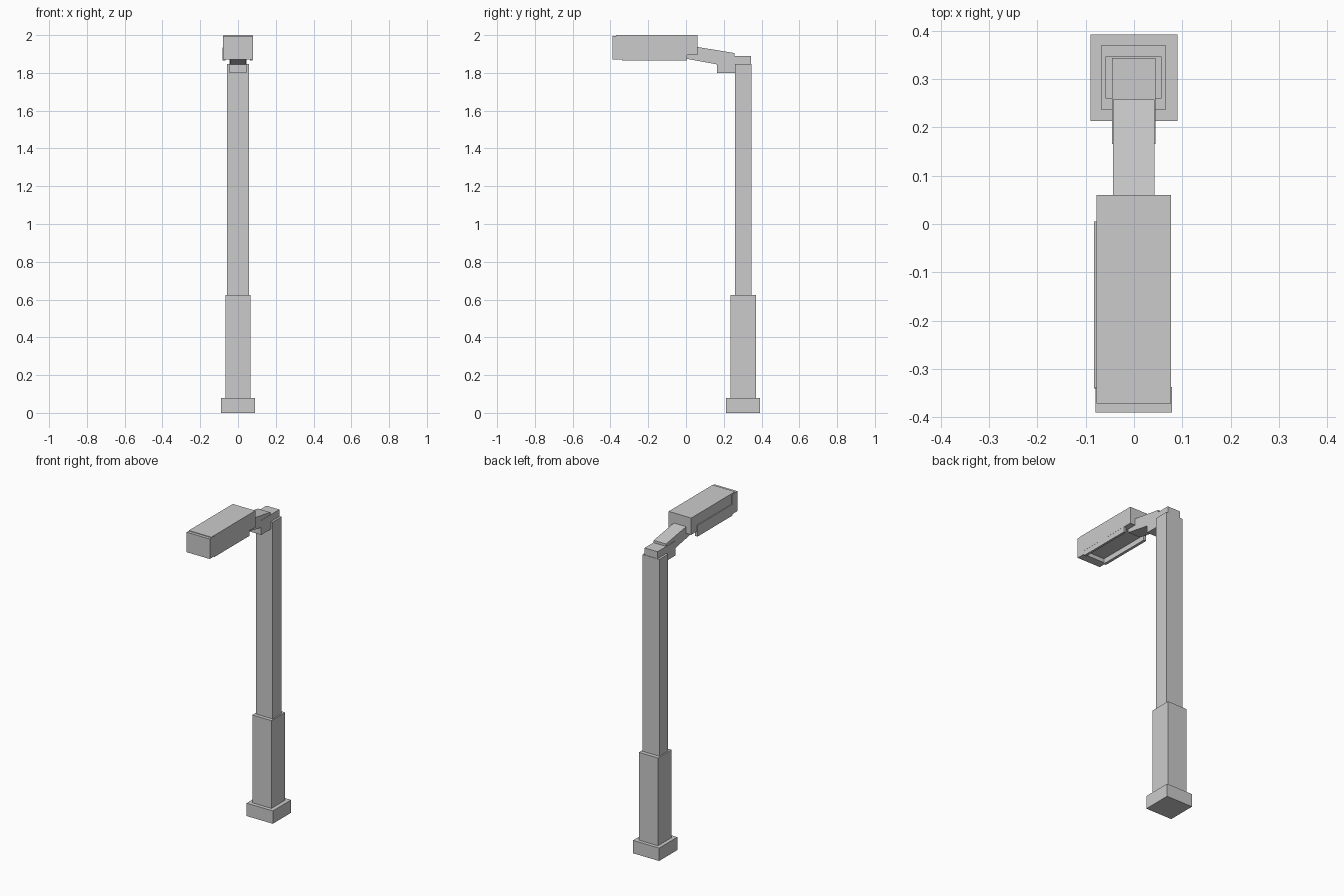
import bpy, bmesh

if "Cube" in bpy.data.objects:
    bpy.data.objects.remove(bpy.data.objects["Cube"])


def prism(name, profile, x0, x1):
    """Extrude a (y, z) profile from x0 to x1."""
    bm = bmesh.new()
    face = bm.faces.new([bm.verts.new((x0, y, z)) for y, z in profile])
    ext = bmesh.ops.extrude_face_region(bm, geom=[face])
    moved = [v for v in ext["geom"] if isinstance(v, bmesh.types.BMVert)]
    bmesh.ops.translate(bm, verts=moved, vec=(x1 - x0, 0, 0))
    bmesh.ops.recalc_face_normals(bm, faces=bm.faces)
    mesh = bpy.data.meshes.new(name)
    bm.to_mesh(mesh)
    bm.free()
    obj = bpy.data.objects.new(name, mesh)
    bpy.context.collection.objects.link(obj)
    return obj


def box(name, x0, x1, y0, y1, z0, z1):
    return prism(name, [(y0, z0), (y1, z0), (y1, z1), (y0, z1)], x0, x1)


# Post, stacked from the ground up
box("base_block", -0.09, 0.09, 0.213, 0.392, 0.0, 0.08)
box("lower_post", -0.067, 0.065, 0.236, 0.37, 0.08, 0.625)
box("upper_post", -0.059, 0.057, 0.259, 0.346, 0.625, 1.847)

# Bracket over the post top and sloping arm
box("bracket", -0.045, 0.044, 0.165, 0.343, 1.80, 1.89)
prism("arm", [(0.0, 1.875), (0.257, 1.828), (0.257, 1.905), (0.0, 1.947)],
      -0.043, 0.042)

# Lamp head with front cap and side rails hanging below
box("lamp_body", -0.078, 0.077, -0.371, 0.06, 1.896, 2.0)
box("front_cap", -0.08, 0.079, -0.39, -0.337, 1.872, 1.996)
for side, x0, x1 in (("left", -0.083, -0.066), ("right", 0.063, 0.0765)):
    box(side + "_rail", x0, x1, -0.34, 0.005, 1.865, 1.935)
